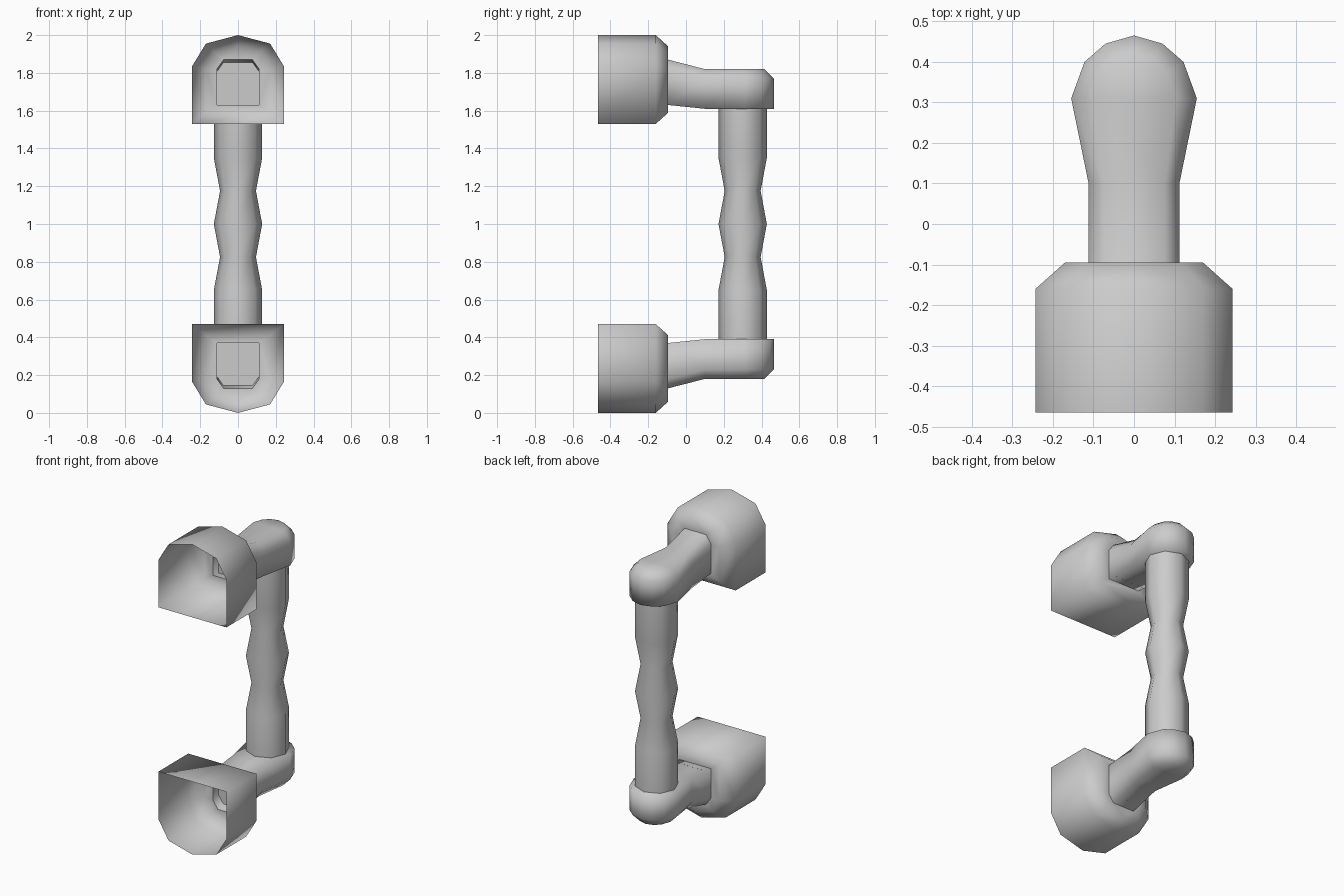
import bpy, bmesh
from math import sin, cos, pi

cube = bpy.data.objects.get("Cube")
if cube:
    bpy.data.objects.remove(cube, do_unlink=True)

grey = bpy.data.materials.new("light_grey")
grey.use_nodes = True
colour = (0.6, 0.6, 0.6, 1)
grey.diffuse_color = colour
grey.node_tree.nodes["Principled BSDF"].inputs["Base Color"].default_value = colour


def loft(bm, rings):
    """Join equal rings of points with quads and return the rings of vertices."""
    loops = [[bm.verts.new(p) for p in ring] for ring in rings]
    for a, b in zip(loops, loops[1:]):
        n = len(a)
        for i in range(n):
            j = (i + 1) % n
            bm.faces.new((a[i], a[j], b[j], b[i]))
    return loops


def finish(bm, name, flip=False):
    """Mirror to the lower end if asked, then make a smooth object."""
    if flip:
        for v in bm.verts:
            v.co.z = 2 - v.co.z
    bmesh.ops.remove_doubles(bm, verts=bm.verts[:], dist=0.0005)
    bmesh.ops.recalc_face_normals(bm, faces=bm.faces[:])
    mesh = bpy.data.meshes.new(name)
    bm.to_mesh(mesh)
    bm.free()
    mesh.materials.append(grey)
    for face in mesh.polygons:
        face.use_smooth = True
    obj = bpy.data.objects.new(name, mesh)
    bpy.context.collection.objects.link(obj)


def arm_section(y, x, bottom=1.61, rim=1.77, top=1.82):
    """Box section with bevelled upper edges, drawn in at the rounded tip."""
    ty = y if y < 0.31 else 0.31 + (y - 0.31) * 0.68
    tx = x * 0.68
    return [(-x, y, bottom), (x, y, bottom), (x, y, rim),
            (tx, ty, top), (-tx, ty, top), (-x, y, rim)]


ROOT = arm_section(-0.095, 0.112, 1.63, 1.82, 1.87)
TIP = [(0.1, 0.112), (0.31, 0.155), (0.4, 0.122), (0.445, 0.07), (0.465, 0)]
CUP = [(-0.243, 1.53), (0.243, 1.53), (0.243, 1.835), (0.17, 1.955),
       (0, 2.0), (-0.17, 1.955), (-0.243, 1.835)]


def boundary(verts):
    n = len(verts)
    return [(verts[i], verts[(i + 1) % n]) for i in range(n)]


for end, flip in (("upper", False), ("lower", True)):
    # Hollow cup, open at the front, with a hole in its back for the arm
    bm = bmesh.new()
    loops = loft(bm, [
        [(x, -0.465, z) for x, z in CUP],
        [(x, -0.16, z) for x, z in CUP],
        [(x * 0.7, -0.095, 1.763 + (z - 1.763) * 0.75) for x, z in CUP]])
    hole = [bm.verts.new(p) for p in ROOT]
    edges = [bm.edges.get(e) for e in boundary(loops[-1])]
    edges += [bm.edges.new(e) for e in boundary(hole)]
    bmesh.ops.triangle_fill(bm, edges=edges, use_beauty=True)
    finish(bm, end + "_cup", flip)

    # Arm flaring to a rounded tip
    bm = bmesh.new()
    loft(bm, [ROOT] + [arm_section(y, x) for y, x in TIP])
    finish(bm, end + "_arm", flip)

    # Recessed plate closing the arm root
    bm = bmesh.new()
    plate = arm_section(-0.04, 0.112, 1.624, 1.806, 1.856)
    bm.faces.new([bm.verts.new(p) for p in plate])
    finish(bm, end + "_arm_plug", flip)

# Eight-sided grip with two waists
WIDE, WAIST = 0.128, 0.095
profile = [(0.39, WIDE), (0.65, WIDE), (0.825, WAIST), (1.0, WIDE),
           (1.175, WAIST), (1.35, WIDE), (1.61, WIDE)]
bm = bmesh.new()
loft(bm, [[(r * cos(k * pi / 4), 0.3 + r * sin(k * pi / 4), z) for k in range(8)]
          for z, r in profile])
finish(bm, "grip")
